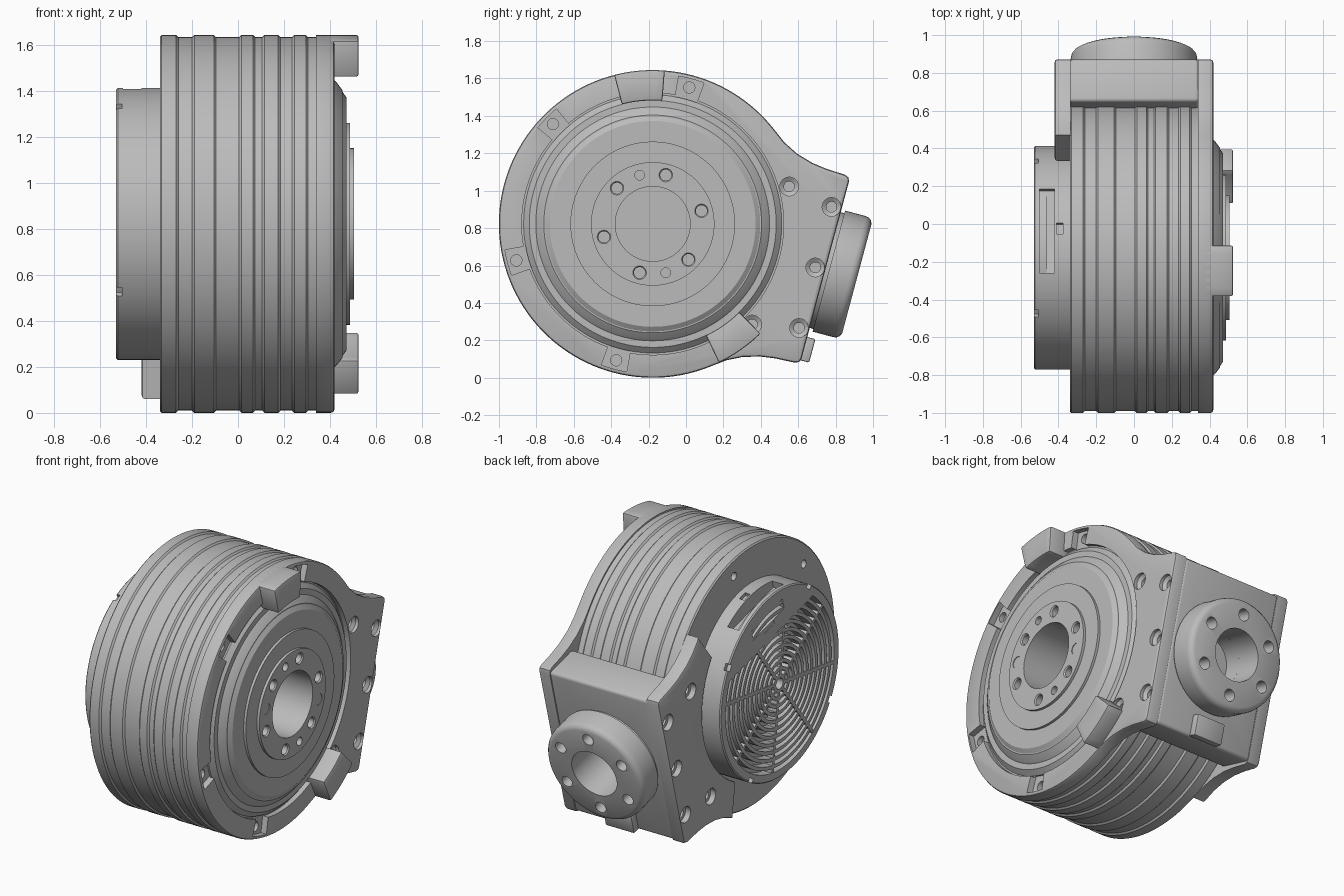
import bpy, bmesh
from math import sin, cos, radians
from mathutils import Matrix, Vector

if "Cube" in bpy.data.objects:
    bpy.data.objects.remove(bpy.data.objects["Cube"])

grey = bpy.data.materials.new("machined grey")
grey.use_nodes = True
grey.diffuse_color = (0.5, 0.5, 0.5, 1)
grey.node_tree.nodes["Principled BSDF"].inputs["Base Color"].default_value = (0.5, 0.5, 0.5, 1)

# Working frame: x is the drum axis, y runs out along the tilted arm, z across it
R = 0.8225
FRAME = Matrix.Translation((0, -0.178, R)) @ Matrix.Rotation(radians(-15), 4, 'X')
ARM_AXIS = Matrix.Rotation(radians(90), 4, 'Z')
IDENT = Matrix.Identity(4)


def polar(r, deg):
    return (r * cos(radians(deg)), r * sin(radians(deg)))


def arc(r, start, end, n):
    return [polar(r, start + (end - start) * i / n) for i in range(n + 1)]


def at(u, v):
    return Matrix.Translation((0, u, v))


def lathe(bm, profile, m=IDENT, seg=128, loop=False):
    """Revolve (axial, radius) points around the local x axis."""
    rings = []
    for a, r in profile:
        count = seg if r else 1
        rings.append([bm.verts.new(m @ Vector((a, *polar(r, 360 * i / seg)))) for i in range(count)])
    for A, B in zip(rings, rings[1:] + ([rings[0]] if loop else [])):
        for i in range(seg):
            j = (i + 1) % seg
            quad = [A[i % len(A)], A[j % len(A)], B[j % len(B)], B[i % len(B)]]
            quad = list(dict.fromkeys(quad))
            if len(quad) > 2:
                bm.faces.new(quad)


def plug(bm, x0, x1, r, m=IDENT, seg=24):
    lathe(bm, [(x0, 0), (x0, r), (x1, r), (x1, 0)], m, seg)


def prism(bm, pts, x0, x1):
    a = [bm.verts.new((x0, u, v)) for u, v in pts]
    b = [bm.verts.new((x1, u, v)) for u, v in pts]
    bm.faces.new(a)
    bm.faces.new(b[::-1])
    for i in range(len(pts)):
        j = (i + 1) % len(pts)
        bm.faces.new((a[i], b[i], b[j], a[j]))


def box(bm, u0, u1, v0, v1, x0, x1):
    prism(bm, [(u0, v0), (u1, v0), (u1, v1), (u0, v1)], x0, x1)


def sector(bm, r0, r1, deg, half, x0, x1):
    prism(bm, arc(r0, deg - half, deg + half, 6) + arc(r1, deg + half, deg - half, 6), x0, x1)


def bevel(bm, width, x=None, segments=2):
    """Round the sharp edges, or only the rim lying at one x."""
    bmesh.ops.recalc_face_normals(bm, faces=bm.faces)
    edges = [e for e in bm.edges
             if (all(abs(v.co.x - x) < 1e-5 for v in e.verts) if x is not None
                 else e.calc_face_angle() > 0.5)]
    bmesh.ops.bevel(bm, geom=edges, offset=width, segments=segments, affect='EDGES', profile=0.5)


def finish(bm, name):
    bmesh.ops.recalc_face_normals(bm, faces=bm.faces)
    bm.transform(FRAME)
    mesh = bpy.data.meshes.new(name)
    bm.to_mesh(mesh)
    bm.free()
    mesh.materials.append(grey)
    ob = bpy.data.objects.new(name, mesh)
    bpy.context.collection.objects.link(ob)
    smooth(ob)
    return ob


def smooth(ob):
    bpy.ops.object.select_all(action='DESELECT')
    ob.select_set(True)
    bpy.context.view_layer.objects.active = ob
    bpy.ops.object.shade_smooth_by_angle(angle=radians(30))


def cut(ob, bm):
    cutter = finish(bm, "cutter")
    cutter.hide_render = True
    mod = ob.modifiers.new("cut", 'BOOLEAN')
    mod.operation = 'DIFFERENCE'
    mod.solver = 'EXACT'
    mod.object = cutter
    smooth(ob)
    bpy.ops.object.modifier_apply(modifier=mod.name)
    bpy.data.objects.remove(cutter)
    smooth(ob)


# Ribbed drum with a central bore
steps = [-0.265, -0.195, -0.1, 0.01, 0.07, 0.11, 0.18, 0.24, 0.3]
profile = [(-0.34, 0), (-0.34, R - 0.008), (-0.332, R)]
low = R - 0.01
for i, x in enumerate(steps):
    r0, r1 = (R, low) if i % 2 == 0 else (low, R)
    profile += [(x - 0.005, r0), (x + 0.005, r1)]
profile += [(0.33, low), (0.345, low), (0.345, 0.2), (-0.3, 0.2), (-0.3, 0)]
bm = bmesh.new()
lathe(bm, profile)
drum = finish(bm, "ribbed_drum")
bm = bmesh.new()
for deg in (90, 150, 210, 270):
    plug(bm, -0.4, -0.28, 0.025, at(*polar(0.72, deg)))
cut(drum, bm)

# Arm outline shared by both side plates
half = [(0.57, 0.602), (0.65, 0.562), (0.74, 0.536), (0.82, 0.525),
        (0.925, 0.52), (0.947, 0.511), (0.955, 0.49)]
arm = half + [(u, -v) for u, v in reversed(half)]
arm_holes = [(0.9, 0.335), (0.9, 0), (0.9, -0.335), (0.653, 0.382), (0.653, -0.382)]

# Output side plate: ring and arm in one piece
bm = bmesh.new()
prism(bm, arc(R, 53, 307, 90) + arm[::-1], 0.34, 0.42)
bevel(bm, 0.016, 0.42)
plate = finish(bm, "output_side_plate")
bm = bmesh.new()
lathe(bm, [(0.3, 0), (0.3, 0.2), (0.388, 0.2), (0.388, 0.7), (0.5, 0.7), (0.5, 0)])
for u, v in arm_holes:
    lathe(bm, [(0.36, 0), (0.36, 0.028), (0.385, 0.028), (0.4, 0.05), (0.45, 0.05), (0.45, 0)], at(u, v), 32)
cut(plate, bm)
bm = bmesh.new()
for deg in (90, 150, 210, 270):
    sector(bm, 0.66, 0.802, deg, 5, 0.382, 0.45)
cut(plate, bm)
bm = bmesh.new()
for deg in (90, 150, 210, 270):
    plug(bm, 0.35, 0.44, 0.03, at(*polar(0.755, deg)))
cut(plate, bm)

# Rear side plate: arm only, hugging the cover
bm = bmesh.new()
prism(bm, [polar(R, 53)] + arm + [polar(R, -53)] + arc(0.61, -48, 48, 30), -0.42, -0.335)
bevel(bm, 0.014, -0.42)
rear = finish(bm, "rear_side_plate")
bm = bmesh.new()
for u, v in arm_holes:
    lathe(bm, [(-0.35, 0), (-0.35, 0.028), (-0.385, 0.028), (-0.385, 0.05), (-0.45, 0.05), (-0.45, 0)], at(u, v), 32)
cut(rear, bm)

# Stepped output rotor
bm = bmesh.new()
lathe(bm, [(0.38, 0.2), (0.38, 0.69), (0.392, 0.69), (0.42, 0.66), (0.42, 0.625), (0.43, 0.615),
           (0.455, 0.582), (0.455, 0.575), (0.472, 0.55), (0.472, 0.44), (0.488, 0.44),
           (0.488, 0.33), (0.505, 0.33), (0.505, 0.2)], loop=True)
rotor = finish(bm, "output_rotor")
bm = bmesh.new()
for deg in (30, 90, 150, 210, 270, 330):
    lathe(bm, [(0.42, 0), (0.42, 0.03), (0.497, 0.03), (0.51, 0.04), (0.51, 0)], at(*polar(0.27, deg)), 32)
for deg, r, depth in ((120, 0.026, 0.05), (300, 0.026, 0.05), (0, 0.035, 0.004), (180, 0.035, 0.004)):
    plug(bm, 0.505 - depth, 0.52, r, at(*polar(0.27, deg)))
cut(rotor, bm)

# End stops on the plate rim
for name, deg in (("upper_stop", 110), ("lower_stop", -40)):
    bm = bmesh.new()
    sector(bm, 0.66, R, deg, 9.5, 0.37, 0.525)
    bevel(bm, 0.01)
    finish(bm, name)

# Block joining the plates, with its locating tab
bm = bmesh.new()
box(bm, 0.72, 0.955, -0.505, 0.505, -0.345, 0.345)
bevel(bm, 0.02, segments=3)
block = finish(bm, "mounting_block")
bm = bmesh.new()
plug(bm, 0.84, 1.2, 0.155, ARM_AXIS, 64)
cut(block, bm)
bm = bmesh.new()
box(bm, 0.94, 1.0, -0.5, -0.37, -0.1, 0.1)
bevel(bm, 0.008)
finish(bm, "locating_tab")

# Round connecting flange with six bolt holes
bm = bmesh.new()
lathe(bm, [(0.945, 0.155), (0.945, 0.32), (0.975, 0.32), (0.975, 0.335), (1.09, 0.335), (1.108, 0.331),
           (1.122, 0.32), (1.13, 0.303), (1.13, 0.155)], ARM_AXIS, 96, True)
flange = finish(bm, "connecting_flange")
bm = bmesh.new()
for k in range(6):
    plug(bm, 1.03, 1.2, 0.036, ARM_AXIS @ at(*polar(0.245, 90 + 60 * k)))
cut(flange, bm)

# Rear cover shell with rim notches and a connector slot
bm = bmesh.new()
lathe(bm, [(-0.33, 0), (-0.33, 0.592), (-0.523, 0.592), (-0.53, 0.585), (-0.53, 0.54), (-0.47, 0.54), (-0.47, 0)])
cover = finish(bm, "rear_cover")
bm = bmesh.new()
for k in range(4):
    sector(bm, 0.565, 0.65, 45 + 90 * k, 2, -0.6, -0.505)
box(bm, -0.23, 0.23, 0.5, 0.7, -0.5, -0.42)
box(bm, -0.03, 0.03, 0.57, 0.7, -0.41, -0.375)
cut(cover, bm)

# Solid panel above the grille
bm = bmesh.new()
prism(bm, arc(0.545, 37.3, 142.7, 40), -0.53, -0.46)
panel = finish(bm, "cover_panel")
bm = bmesh.new()
box(bm, -0.16, 0.16, 0.43, 0.5, -0.6, -0.495)
box(bm, -0.05, 0.05, 0.4, 0.425, -0.6, -0.51)
cut(panel, bm)

# Vent grille: concentric rings, hub and spokes
bm = bmesh.new()
for k in range(11):
    r = 0.045 + 0.046 * k
    lathe(bm, [(-0.528, r - 0.011), (-0.528, r + 0.011), (-0.465, r + 0.011), (-0.465, r - 0.011)], seg=96, loop=True)
finish(bm, "grille_rings")
bm = bmesh.new()
for k in range(8):
    c, s = polar(1, 22.5 + 45 * k)
    prism(bm, [(r * c - w * s, r * s + w * c) for r, w in
               ((0.05, -0.01), (0.545, -0.01), (0.545, 0.01), (0.05, 0.01))], -0.5285, -0.465)
finish(bm, "grille_spokes")
